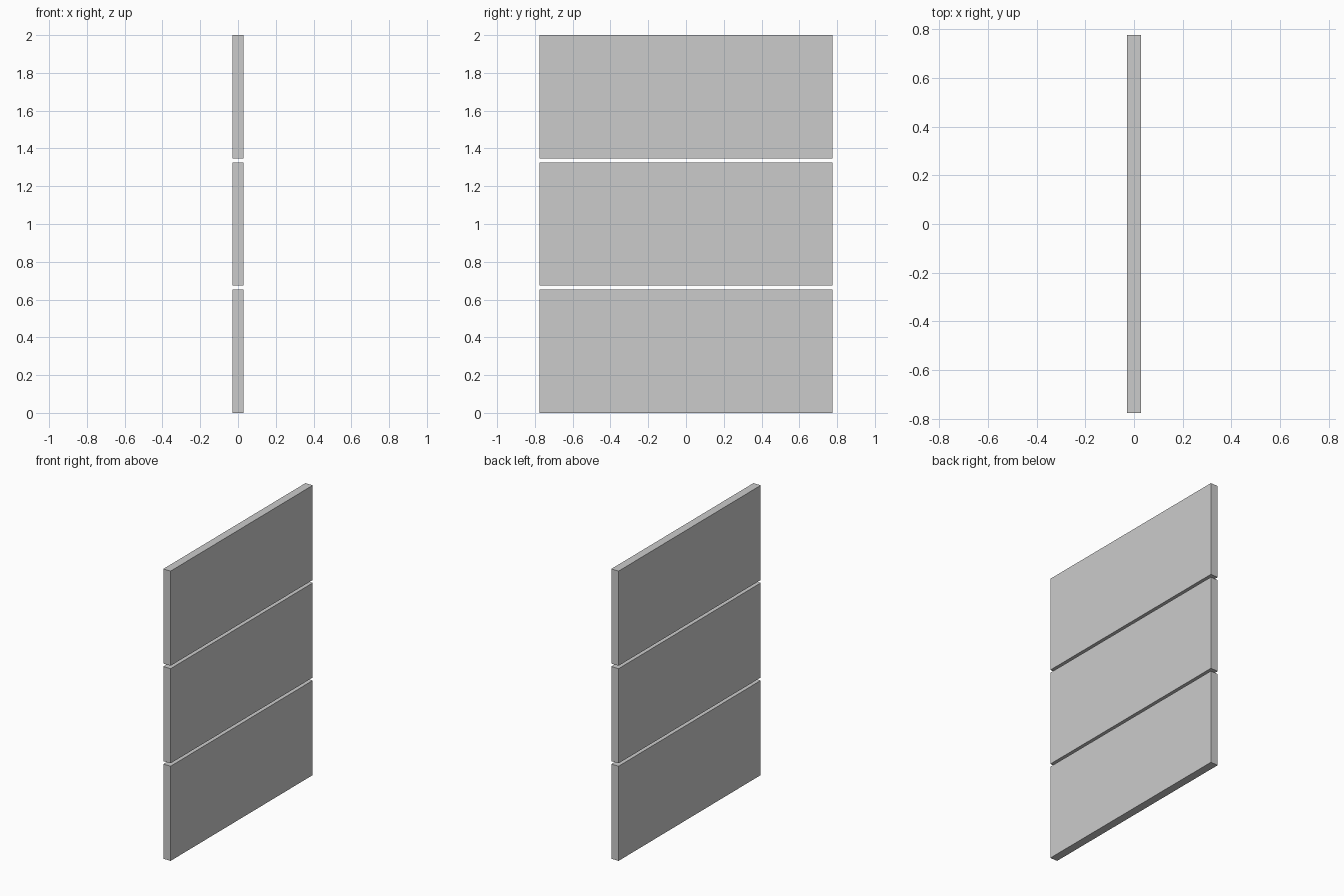
import bpy

if "Cube" in bpy.data.objects:
    bpy.data.objects.remove(bpy.data.objects["Cube"])

WIDTH, THICK, HEIGHT, GAP = 1.55, 0.056, 0.6533, 0.02


def box(name, size, loc):
    bpy.ops.mesh.primitive_cube_add(size=1, location=loc)
    ob = bpy.context.object
    ob.name = name
    ob.scale = size
    bpy.ops.object.transform_apply(location=False, rotation=False, scale=True)
    return ob


# Three stacked panels with narrow open gaps
for i, name in enumerate(("lower_panel", "middle_panel", "upper_panel")):
    box(name, (THICK, WIDTH, HEIGHT), (0, 0, HEIGHT / 2 + i * (HEIGHT + GAP)))
